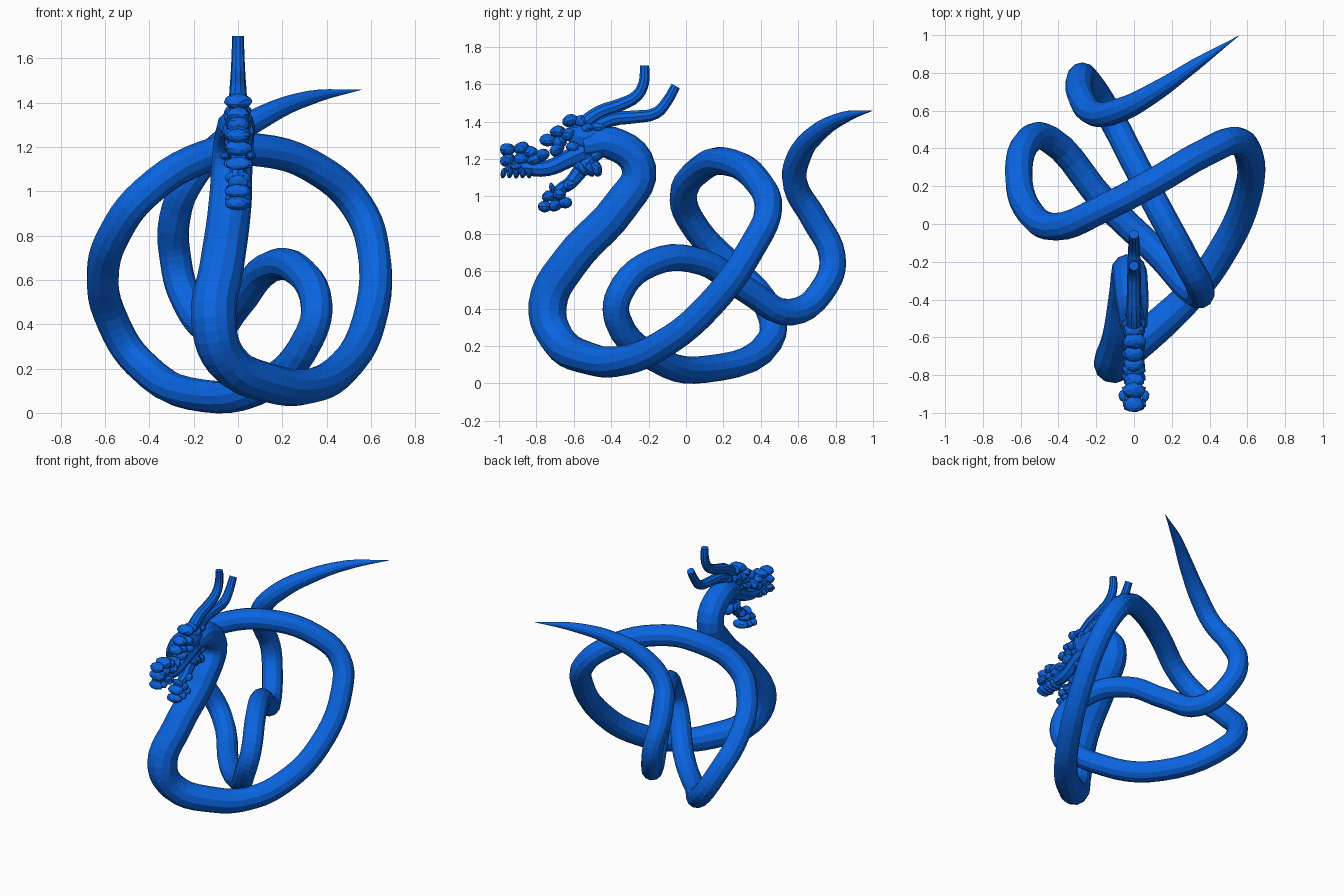
import bpy, math, random

random.seed(4)
blue = bpy.data.materials.new("deep blue")
blue.diffuse_color = (0.003, 0.13, 0.76, 1)


def radius_at(t, keys):
    """Linear radius between (position, radius) keys."""
    for (a, ra), (b, rb) in zip(keys, keys[1:]):
        if t <= b:
            return ra + (rb - ra) * (t - a) / (b - a)
    return keys[-1][1]


def tube(name, pts, keys, res=4, steps=4):
    """Tapered faceted tube; (y, z) points lie in the middle plane."""
    cu = bpy.data.curves.new(name, 'CURVE')
    cu.dimensions = '3D'
    cu.bevel_depth = 1.0
    cu.bevel_resolution = res
    cu.resolution_u = steps
    cu.use_fill_caps = True
    sp = cu.splines.new('BEZIER')
    sp.bezier_points.add(len(pts) - 1)
    for i, (bp, p) in enumerate(zip(sp.bezier_points, pts)):
        bp.co = p if len(p) == 3 else (0, *p)
        bp.radius = radius_at(i, keys)
        bp.handle_left_type = bp.handle_right_type = 'AUTO'
    sp.use_smooth = False
    ob = bpy.data.objects.new(name, cu)
    bpy.context.collection.objects.link(ob)
    bpy.ops.object.select_all(action='DESELECT')
    ob.select_set(True)
    bpy.context.view_layer.objects.active = ob
    bpy.ops.object.convert(target='MESH')
    ob = bpy.context.object
    ob.data.materials.clear()
    ob.data.materials.append(blue)


def lump(name, y, z, size, tilt=0, x=0):
    """Faceted knob, tilted in the side plane."""
    bpy.ops.mesh.primitive_ico_sphere_add(subdivisions=2, radius=1, location=(x, y, z),
                                          rotation=(math.radians(tilt), 0, 0))
    ob = bpy.context.object
    ob.name = name
    ob.scale = size
    for v in ob.data.vertices:
        v.co *= random.uniform(0.94, 1.06)
    ob.data.materials.append(blue)


# coiled body, from neck to tail tip
path = [
    (0, -.55, 1.27), (-.01, -.4, 1.285), (-.025, -.252, 1.15), (-.035, -.35, .95),
    (-.075, -.62, .65), (-.11, -.74, .42), (-.055, -.69, .24), (.16, -.51, .13),
    (.32, -.35, .12), (.47, -.14, .2), (.59, .12, .41), (.61, .36, .74),
    (.54, .44, .93), (.38, .38, 1.085), (.1, .22, 1.185), (-.15, .09, 1.155),
    (-.42, -.015, .99), (-.55, .06, .82), (-.61, .25, .62), (-.56, .44, .4),
    (-.45, .45, .23), (-.15, .11, .076), (.13, -.16, .13), (.32, -.365, .34),
    (.355, -.355, .48), (.27, -.18, .645), (.13, .08, .65), (0, .33, .495),
    (-.12, .56, .38), (-.24, .75, .53), (-.28, .782, .68), (-.285, .685, .88),
    (-.21, .585, 1.06), (-.07, .605, 1.215), (.12, .705, 1.34), (.32, .84, 1.42),
    (.556, .997, 1.458)]
tube("body", path, [(0, .07), (1, .088), (3, .097), (5, .103), (8, .08), (11, .075),
                    (31, .071), (33, .064), (34, .051), (35, .033), (36, .001)], 4, 5)

# two swept horns, one behind the other
horn = [(0, .042), (2, .036), (5, .026)]
tube("upper_horn", [(-.56, 1.38), (-.46, 1.45), (-.35, 1.49), (-.26, 1.54),
                    (-.225, 1.61), (-.222, 1.7)], horn, 3, 3)
tube("lower_horn", [(-.52, 1.35), (-.4, 1.41), (-.27, 1.425), (-.16, 1.445),
                    (-.1, 1.51), (-.055, 1.59)], horn, 3, 3)

# skull and jaws
lump("skull", -.53, 1.31, (.06, .12, .075), -15)
tube("upper_jaw", [(-.52, 1.25), (-.63, 1.2), (-.74, 1.15), (-.85, 1.15), (-.965, 1.165)],
     [(0, .055), (2, .042), (4, .036)], 2, 3)
tube("lower_jaw", [(-.5, 1.21), (-.57, 1.13), (-.62, 1.07), (-.68, 1.03), (-.71, .97)],
     [(0, .045), (4, .026)], 2, 3)

# knobs from the nose back to the brow
knobs = [(-.955, 1.25), (-.88, 1.258), (-.83, 1.235), (-.955, 1.195), (-.88, 1.2),
         (-.77, 1.22), (-.74, 1.3), (-.69, 1.25), (-.685, 1.345), (-.62, 1.405),
         (-.56, 1.4), (-.63, 1.33), (-.6, 1.265), (-.53, 1.36), (-.47, 1.37), (-.48, 1.22),
         (-.68, 1.29), (-.81, 1.195)]
for i, (y, z) in enumerate(knobs):
    lump("head_knob", y, z, (.053 + .01 * (i % 2), .043, .034), (0, 20, 0, 35)[i % 4])

# cheek spikes
for i in range(3):
    lump("cheek_spike", -.48 - .04 * i, 1.15, (.06, .03, .05), 20 + 12 * i)

# upper teeth and nostrils
for i in range(5):
    lump("upper_tooth", -.975 + .035 * i, 1.125, (.055 + .012 * (i % 2), .016, .03), -12)
for x in (-.06, .06):
    lump("nostril", -.91, 1.16, (.022, .03, .018), 0, x)

# knobs at the lower lip
for i, (y, z) in enumerate([(-.755, .945), (-.7, .95), (-.645, .965), (-.735, 1),
                            (-.68, 1.01), (-.625, 1.06)]):
    lump("lip_knob", y, z, (.06, .038, .031), 20 * (i % 2))
lump("lip_fang", -.715, 1.04, (.045, .015, .034), 15)
